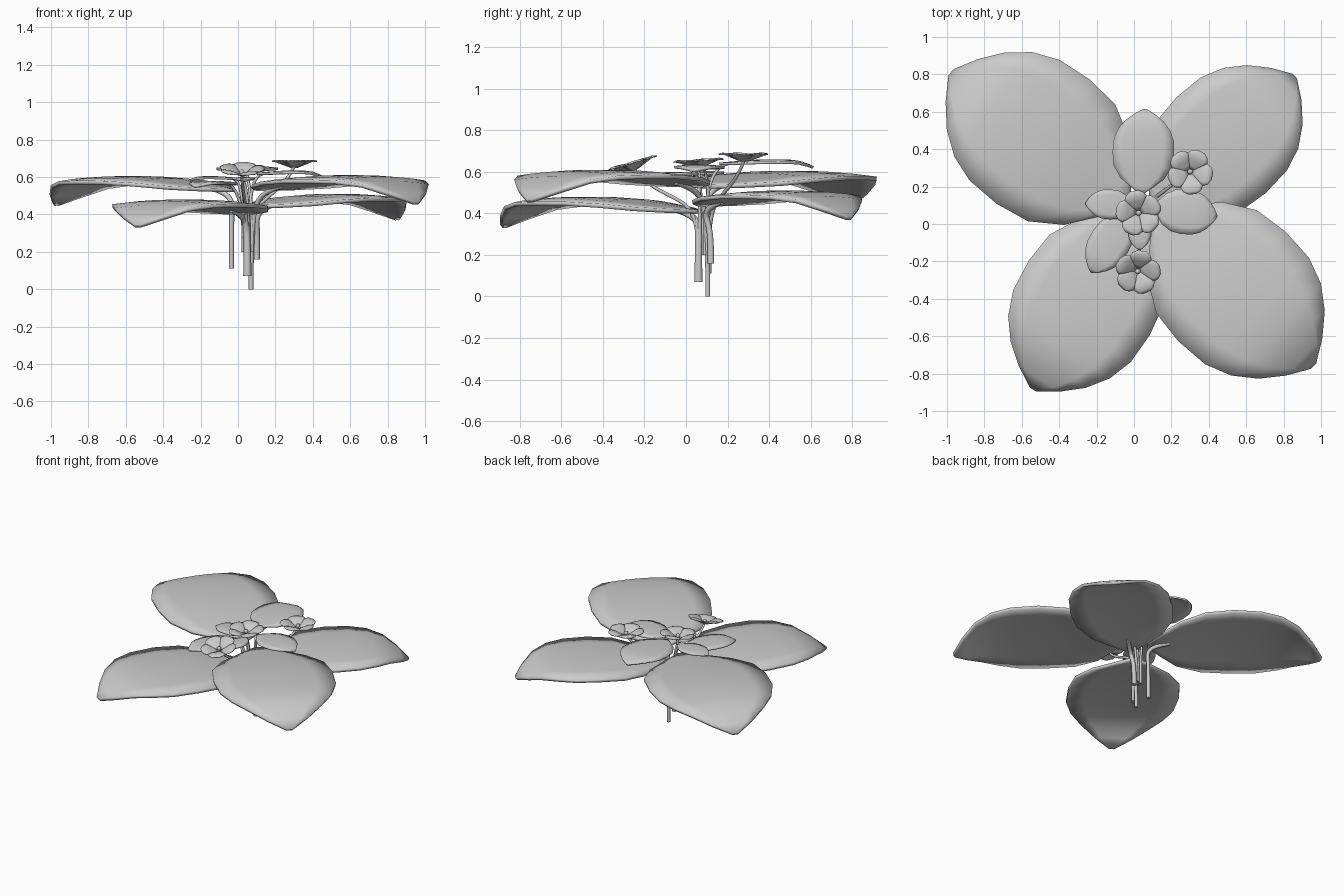
import bpy, bmesh, math
from mathutils import Vector, Matrix

cube = bpy.data.objects.get("Cube")
if cube:
    bpy.data.objects.remove(cube, do_unlink=True)

grey = bpy.data.materials.new("plain grey")
grey.use_nodes = True
grey.diffuse_color = (0.6, 0.6, 0.6, 1)
grey.node_tree.nodes["Principled BSDF"].inputs["Base Color"].default_value = (0.6, 0.6, 0.6, 1)

# Blade stations: distance along, relative width, midrib height
LEAF = [(0, .06, -.055), (.08, .36, -.045), (.18, .7, -.03), (.32, .94, -.01),
        (.48, 1, 0), (.64, .97, 0), (.76, .84, -.006), (.86, .62, -.028),
        (.94, .34, -.075), (1, .05, -.12)]
PETAL = [(0, .2, 0), (.2, .45, .1), (.45, .9, .26), (.65, 1, .33),
         (.85, .8, .34), (1, .35, .3)]


def add_blade(bm, base, tip, half_width, stations, droop, bend=1, cols=6):
    """Add a curved blade running from base to tip."""
    base, tip = Vector(base), Vector(tip)
    along = tip - base
    length = along.length
    side = Vector((-along.y, along.x, 0)).normalized()
    rows = []
    for t, w, z in stations:
        row = []
        for j in range(cols + 1):
            s = 2 * j / cols - 1
            p = base + along * t + side * (s * w * half_width)
            p.z += z * length * bend - droop * half_width * w * s * s
            row.append(bm.verts.new(p))
        rows.append(row)
    for a, b in zip(rows, rows[1:]):
        for j in range(cols):
            bm.faces.new((a[j], b[j], b[j + 1], a[j + 1]))


def finish(name, bm, matrix=Matrix(), thickness=0):
    mesh = bpy.data.meshes.new(name)
    bm.to_mesh(mesh)
    bm.free()
    mesh.materials.append(grey)
    for f in mesh.polygons:
        f.use_smooth = True
    ob = bpy.data.objects.new(name, mesh)
    ob.matrix_world = matrix
    bpy.context.collection.objects.link(ob)
    if thickness:
        solid = ob.modifiers.new("thickness", "SOLIDIFY")
        solid.thickness = thickness
        solid.offset = -1


def leaf(name, base, tip, half_width, z, thickness, bend=1):
    bm = bmesh.new()
    add_blade(bm, (*base, z), (*tip, z), half_width, LEAF, .06, bend)
    finish(name, bm, thickness=thickness)


def stem(name, points, r0, r1):
    curve = bpy.data.curves.new(name, "CURVE")
    curve.dimensions = "3D"
    curve.bevel_depth = 1
    curve.bevel_resolution = 1
    curve.use_fill_caps = True
    spline = curve.splines.new("NURBS")
    spline.points.add(len(points) - 1)
    for i, (sp, p) in enumerate(zip(spline.points, points)):
        sp.co = (*p, 1)
        sp.radius = r0 + (r1 - r0) * i / (len(points) - 1)
    spline.order_u = 4
    spline.use_endpoint_u = True
    spline.resolution_u = 5
    curve.materials.append(grey)
    ob = bpy.data.objects.new(name, curve)
    bpy.context.collection.objects.link(ob)
    bpy.ops.object.select_all(action="DESELECT")
    ob.select_set(True)
    bpy.context.view_layer.objects.active = ob
    bpy.ops.object.convert(target="MESH")


def leaf_stem(name, foot, base, tip, z, r0, r1, bend=1):
    """Rise from the foot, then bend over to meet the base of a leaf."""
    foot = Vector(foot)
    b, t = Vector((*base, z)), Vector((*tip, z))
    sink = (t - b).length * bend
    end, reach = b.copy(), b.lerp(t, .13)
    end.z -= .07 * sink + r1
    reach.z -= .04 * sink + r1
    top = Vector((foot.x, foot.y, end.z))
    stem(name, [foot, foot.lerp(top, .45), top.lerp(end, .25) - Vector((0, 0, .07)),
                end, reach], r0, r1)


# Large leaves: name, base, tip, half width, crown height, stem foot, stem radius
big = [
    ("back_right_leaf", (-.03, .10), (-.98, .81), .415, .605, (-.035, .11, .11), .014),
    ("front_left_leaf", (.12, .06), (.96, -.76), .41, .61, (.07, .105, 0), .013),
    ("front_right_leaf", (.04, .06), (-.54, -.885), .38, .48, (.05, .06, .07), .022),
    ("back_left_leaf", (.10, .08), (.86, .79), .35, .51, (.10, .12, .16), .018),
]
for name, base, tip, hw, z, foot, r in big:
    leaf(name, base, tip, hw, z, .02)
    leaf_stem(name + "_stem", foot, base, tip, z, r, .014)

# Small leaves around the flowers
small = [
    ("small_back_leaf", (.04, .16), (.06, .615), .165, .66),
    ("small_left_leaf", (.10, .09), (.445, .04), .12, .635),
    ("small_right_leaf", (.0, .10), (-.26, .11), .08, .605),
    ("small_front_right_leaf", (-.03, .06), (-.23, -.26), .11, .58),
    ("small_front_leaf", (.03, .06), (.03, -.14), .06, .6),
]
for i, (name, base, tip, hw, z) in enumerate(small):
    leaf(name, base, tip, hw, z, .012, .6)
    a = math.tau * i / len(small)
    foot = (.05 + .025 * math.cos(a), .09 + .025 * math.sin(a), .2)
    leaf_stem(name + "_stem", foot, base, tip, z, .010, .007, .6)


# Five-petalled flowers with a small centre
def flower(name, centre, tilt, spin, foot):
    bm = bmesh.new()
    for k in range(5):
        a = spin + math.tau * k / 5
        d = Vector((math.cos(a), math.sin(a), 0))
        add_blade(bm, d * .012, d * .122, .06, PETAL, .1)
    matrix = Matrix.Translation(centre) @ Matrix.Rotation(tilt, 4, "X")
    finish(name + "_petals", bm, matrix, .006)
    bm = bmesh.new()
    bmesh.ops.create_uvsphere(bm, u_segments=10, v_segments=6, radius=.015)
    finish(name + "_centre", bm, matrix @ Matrix.Translation((0, 0, .012)))
    c = Vector(centre)
    f = Vector(foot)
    stem(name + "_stem", [f, (f.x, f.y, .4), f.lerp(c, .3) + Vector((0, 0, .15)),
                          f.lerp(c, .8), c], .011, .008)


flower("middle_flower", (.025, .06, .625), .06, math.pi / 2 + .2, (.04, .08, .2))
flower("front_flower", (.02, -.25, .615), .28, math.pi / 2 - .2, (.045, .06, .2))
flower("back_flower", (.30, .28, .655), 0, math.pi / 3, (.07, .11, .2))
